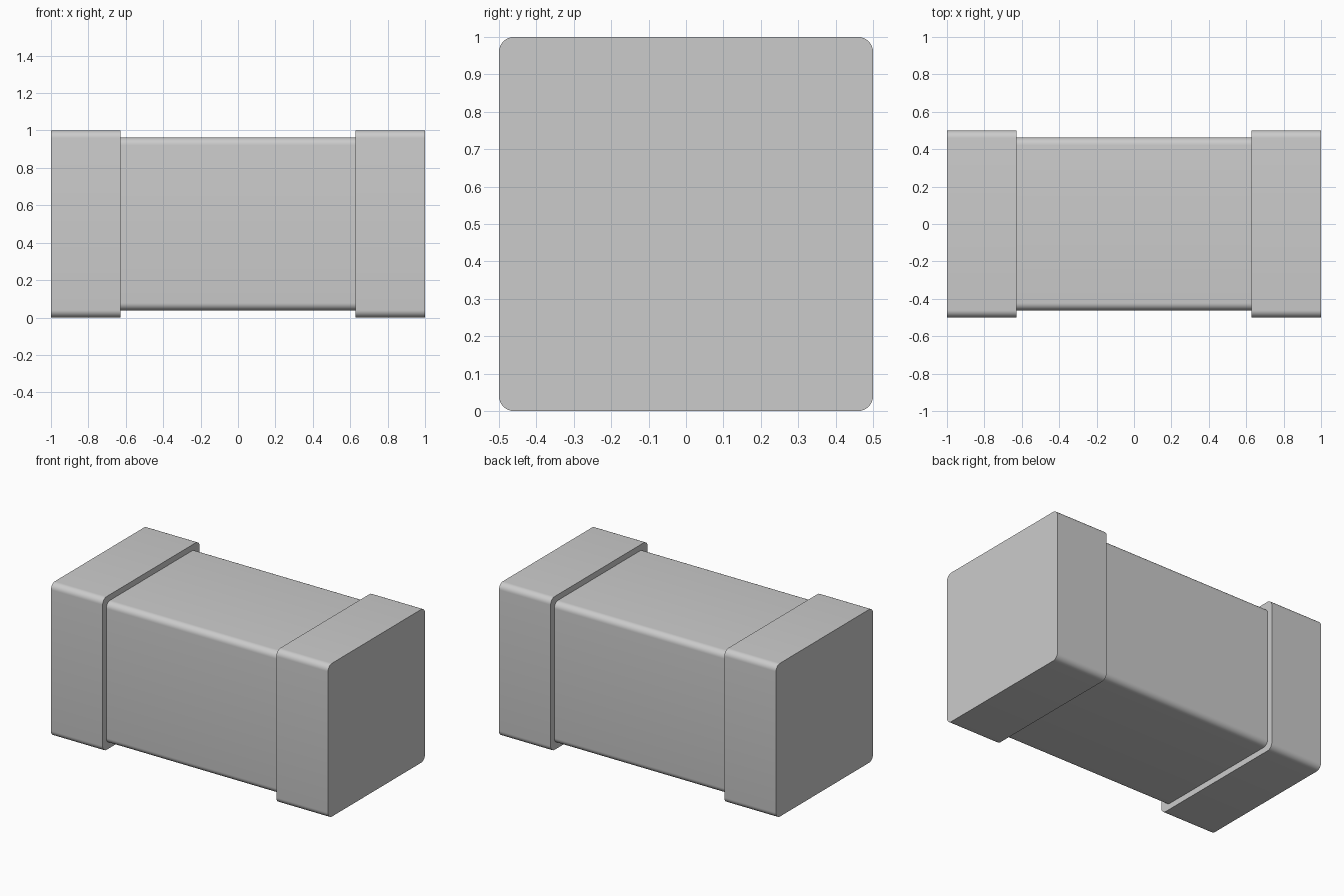
import bpy, bmesh, math

if "Cube" in bpy.data.objects:
    bpy.data.objects.remove(bpy.data.objects["Cube"])

MID_Z = 0.5
INNER_X = 0.627


def rounded_bar(name, x0, x1, half, radius, steps=8):
    """Rounded-square profile in the YZ plane, extruded along x."""
    bm = bmesh.new()
    ring = []
    for corner in range(4):
        mid = math.radians(45 + 90 * corner)
        cy = math.copysign(half - radius, math.cos(mid))
        cz = math.copysign(half - radius, math.sin(mid))
        for i in range(steps + 1):
            a = math.radians(90 * corner + 90 * i / steps)
            ring.append(bm.verts.new((x0, cy + radius * math.cos(a),
                                      MID_Z + cz + radius * math.sin(a))))
    face = bm.faces.new(ring)
    out = bmesh.ops.extrude_face_region(bm, geom=[face], use_keep_orig=True)
    for v in out["geom"]:
        if isinstance(v, bmesh.types.BMVert):
            v.co.x = x1
    bmesh.ops.recalc_face_normals(bm, faces=bm.faces)
    mesh = bpy.data.meshes.new(name)
    bm.to_mesh(mesh)
    bm.free()
    obj = bpy.data.objects.new(name, mesh)
    bpy.context.collection.objects.link(obj)
    bpy.ops.object.select_all(action='DESELECT')
    obj.select_set(True)
    bpy.context.view_layer.objects.active = obj
    bpy.ops.object.shade_smooth_by_angle(angle=math.radians(30))
    return obj


# Slightly slimmer block between the two terminals
rounded_bar("body", -INNER_X, INNER_X, 0.462, 0.04)

# End terminals
rounded_bar("left_terminal", -1.0, -INNER_X, 0.5, 0.04)
rounded_bar("right_terminal", INNER_X, 1.0, 0.5, 0.04)
